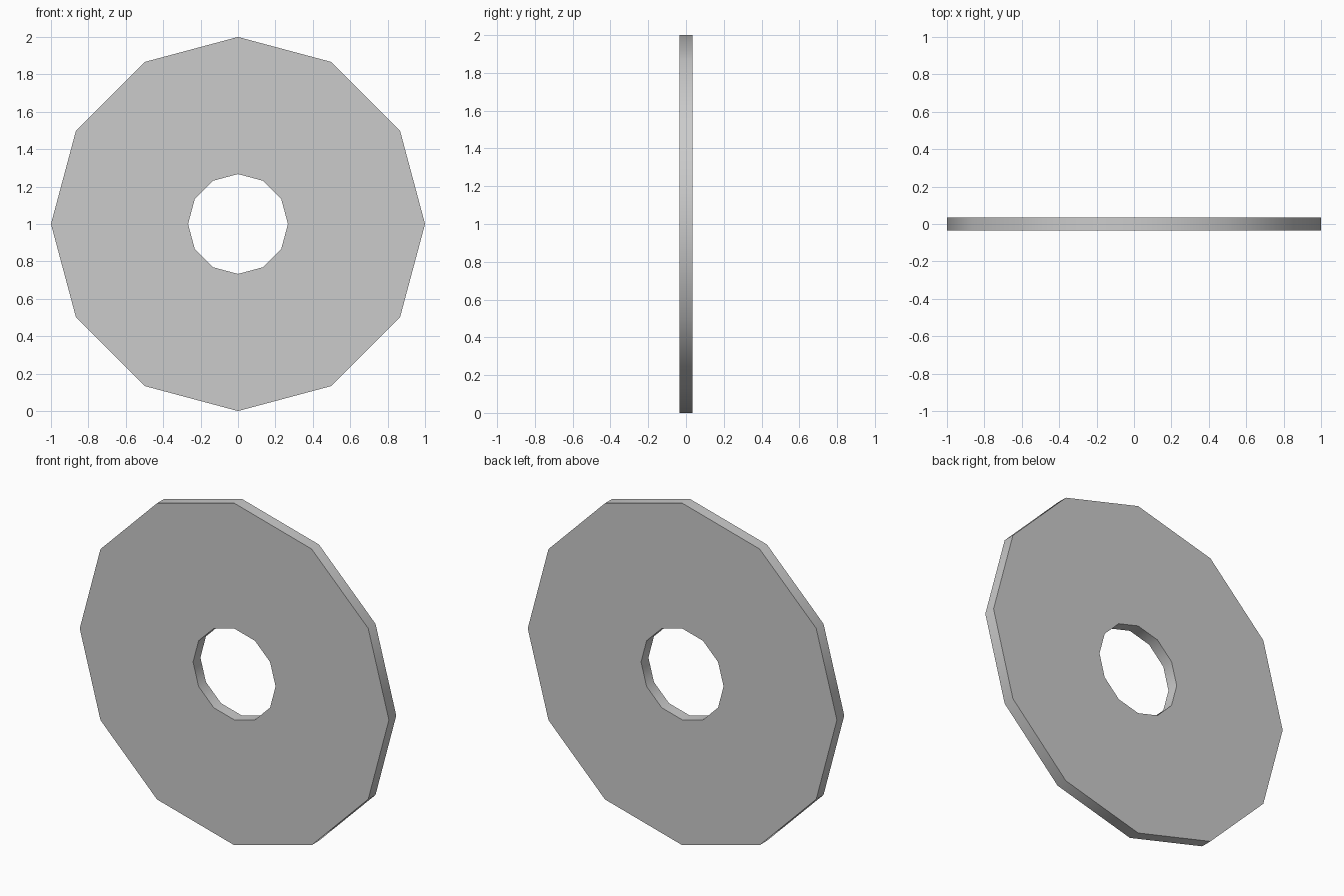
import bpy, bmesh
from math import sin, cos, radians, pi

if "Cube" in bpy.data.objects:
    bpy.data.objects.remove(bpy.data.objects["Cube"])

SIDES, OUTER, INNER, HALF = 12, 1.0, 0.267, 0.034

# Square cross-section of the ring, spun around the y axis
bm = bmesh.new()
section = [(INNER, -HALF), (OUTER, -HALF), (OUTER, HALF), (INNER, HALF)]
rings = []
for i in range(SIDES):
    a = 2 * pi * i / SIDES
    rings.append([bm.verts.new((r * cos(a), y, 1 + r * sin(a))) for r, y in section])
for i in range(SIDES):
    a, b = rings[i], rings[(i + 1) % SIDES]
    for j in range(4):
        k = (j + 1) % 4
        bm.faces.new((a[j], a[k], b[k], b[j]))
bmesh.ops.recalc_face_normals(bm, faces=bm.faces)

# Flat washer-like disc standing upright
mesh = bpy.data.meshes.new("ring_disc")
bm.to_mesh(mesh)
bm.free()
disc = bpy.data.objects.new("ring_disc", mesh)
bpy.context.collection.objects.link(disc)

# Smooth rim and bore, crisp edges to the flat sides
bpy.context.view_layer.objects.active = disc
disc.select_set(True)
bpy.ops.object.shade_smooth_by_angle(angle=radians(40))
